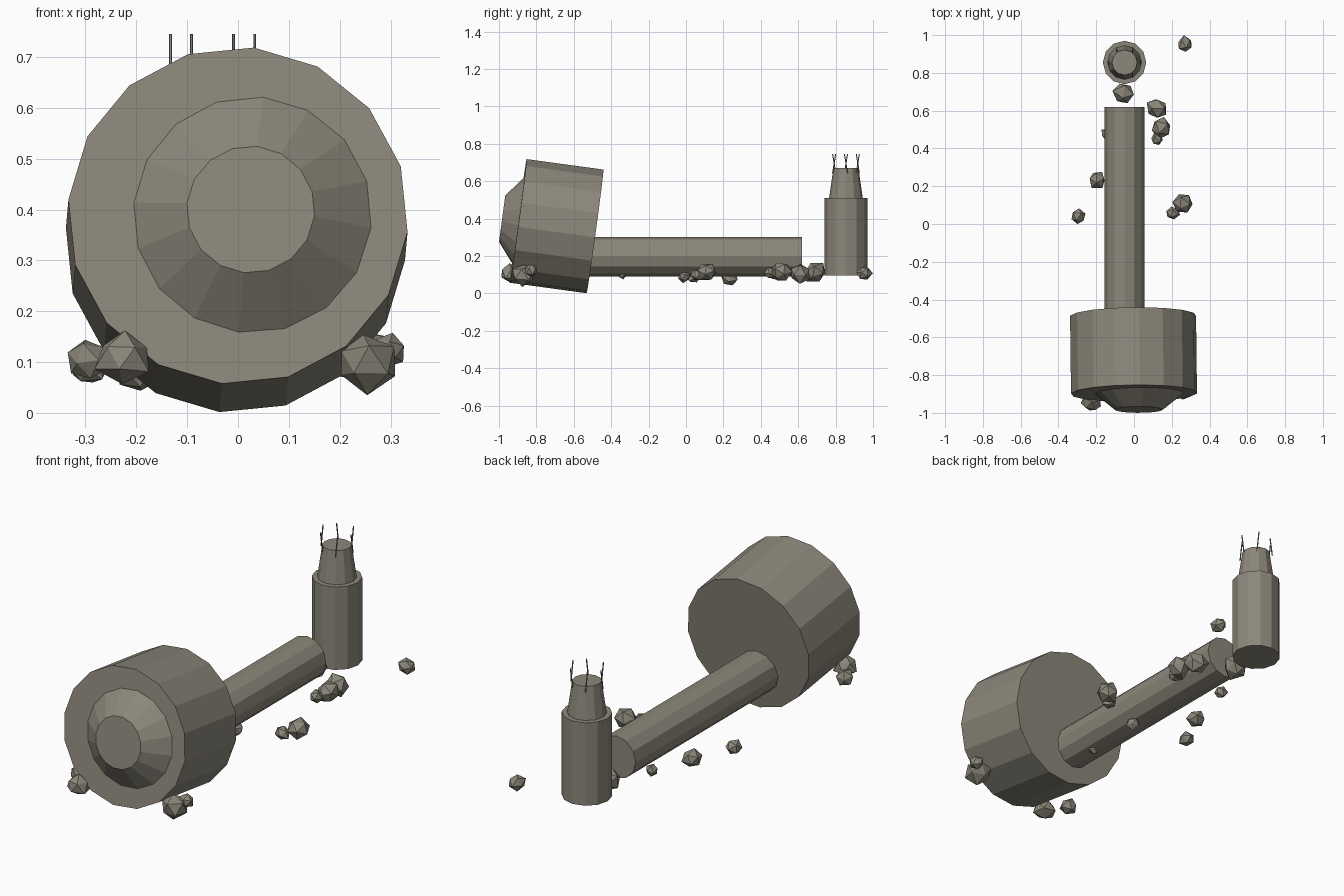
import bpy, bmesh, math, random
from mathutils import Vector, Matrix

if "Cube" in bpy.data.objects:
    bpy.data.objects.remove(bpy.data.objects["Cube"])

random.seed(7)

stone = bpy.data.materials.new("weathered_stone")
stone.diffuse_color = (0.262, 0.242, 0.195, 1)
stone.use_nodes = True
stone.node_tree.nodes["Principled BSDF"].inputs["Base Color"].default_value = stone.diffuse_color


def finish(bm, name):
    bmesh.ops.recalc_face_normals(bm, faces=bm.faces)
    me = bpy.data.meshes.new(name)
    bm.to_mesh(me)
    bm.free()
    me.materials.append(stone)
    ob = bpy.data.objects.new(name, me)
    bpy.context.collection.objects.link(ob)
    return ob


def frustum(name, p0, p1, r0, r1, sides, phase=0.0):
    """Capped tapered cylinder from p0 to p1; phase is degrees from the upper reference."""
    p0, p1 = Vector(p0), Vector(p1)
    d = (p1 - p0).normalized()
    ref = Vector((0, 0, 1)) if abs(d.z) < 0.7 else Vector((0, 1, 0))
    v = (ref - d * ref.dot(d)).normalized()
    u = v.cross(d)
    if u.x < 0:
        u = -u
    bm = bmesh.new()
    rings = []
    for p, r in ((p0, r0), (p1, r1)):
        ring = []
        for k in range(sides):
            a = math.radians(phase) + k * math.tau / sides
            ring.append(bm.verts.new(p + r * (u * math.sin(a) + v * math.cos(a))))
        rings.append(ring)
        bm.faces.new(ring)
    for k in range(sides):
        j = (k + 1) % sides
        bm.faces.new((rings[0][k], rings[0][j], rings[1][j], rings[1][k]))
    return finish(bm, name)


# Tilted drum with its tapered nose
frustum("fallen_drum", (-0.005, -0.486, 0.332), (0, -0.897, 0.388), 0.335, 0.335, 16, 5.5)
frustum("drum_nose", (0.025, -0.885, 0.387), (0.025, -0.983, 0.400), 0.249, 0.126, 16, 5.9)

# Fallen shaft
frustum("fallen_shaft", (-0.05, -0.52, 0.197), (-0.05, 0.62, 0.197), 0.105, 0.105, 12)

# Standing stump in two tiers
frustum("stump_base", (-0.05, 0.855, 0.095), (-0.05, 0.855, 0.51), 0.115, 0.115, 12)
frustum("stump_top", (-0.05, 0.855, 0.51), (-0.05, 0.855, 0.67), 0.09, 0.067, 12)

# Bent reinforcing rods around the broken top
for i in range(6):
    a = i * math.tau / 6
    x, y = -0.05 + 0.083 * math.cos(a), 0.855 + 0.073 * math.sin(a)
    lean = 0.008 * (1 if i % 2 else -1)
    frustum(f"rod_{i + 1}", (x, y - lean, 0.645), (x, y + lean, 0.745), 0.003, 0.003, 5)

# Rubble: centre x, y, z, radius
rubble = [
    (0.27, 0.95, 0.11, 0.047), (-0.055, 0.69, 0.115, 0.065),
    (0.12, 0.61, 0.105, 0.063), (0.145, 0.51, 0.115, 0.06),
    (0.12, 0.45, 0.11, 0.035), (-0.145, 0.475, 0.1, 0.035),
    (-0.195, 0.235, 0.08, 0.05), (-0.295, 0.04, 0.09, 0.04),
    (0.26, 0.11, 0.115, 0.065), (0.205, 0.06, 0.10, 0.04),
    (0.0, -0.01, 0.09, 0.035), (-0.03, -0.34, 0.10, 0.025),
    (-0.225, -0.94, 0.11, 0.058), (-0.295, -0.84, 0.105, 0.045),
    (0.25, -0.87, 0.10, 0.066), (0.295, -0.83, 0.125, 0.038),
]
for i, (x, y, z, r) in enumerate(rubble):
    bm = bmesh.new()
    bmesh.ops.create_icosphere(bm, subdivisions=1, radius=r)
    bmesh.ops.rotate(bm, verts=bm.verts, cent=(0, 0, 0),
                     matrix=Matrix.Rotation(random.uniform(0, 6.28), 3,
                                            Vector((random.random(), random.random(), 1))))
    for v in bm.verts:
        v.co *= random.uniform(0.8, 1.12)
        v.co.z *= 0.9
        v.co += Vector((x, y, z))
    finish(bm, f"rubble_{i + 1}")
